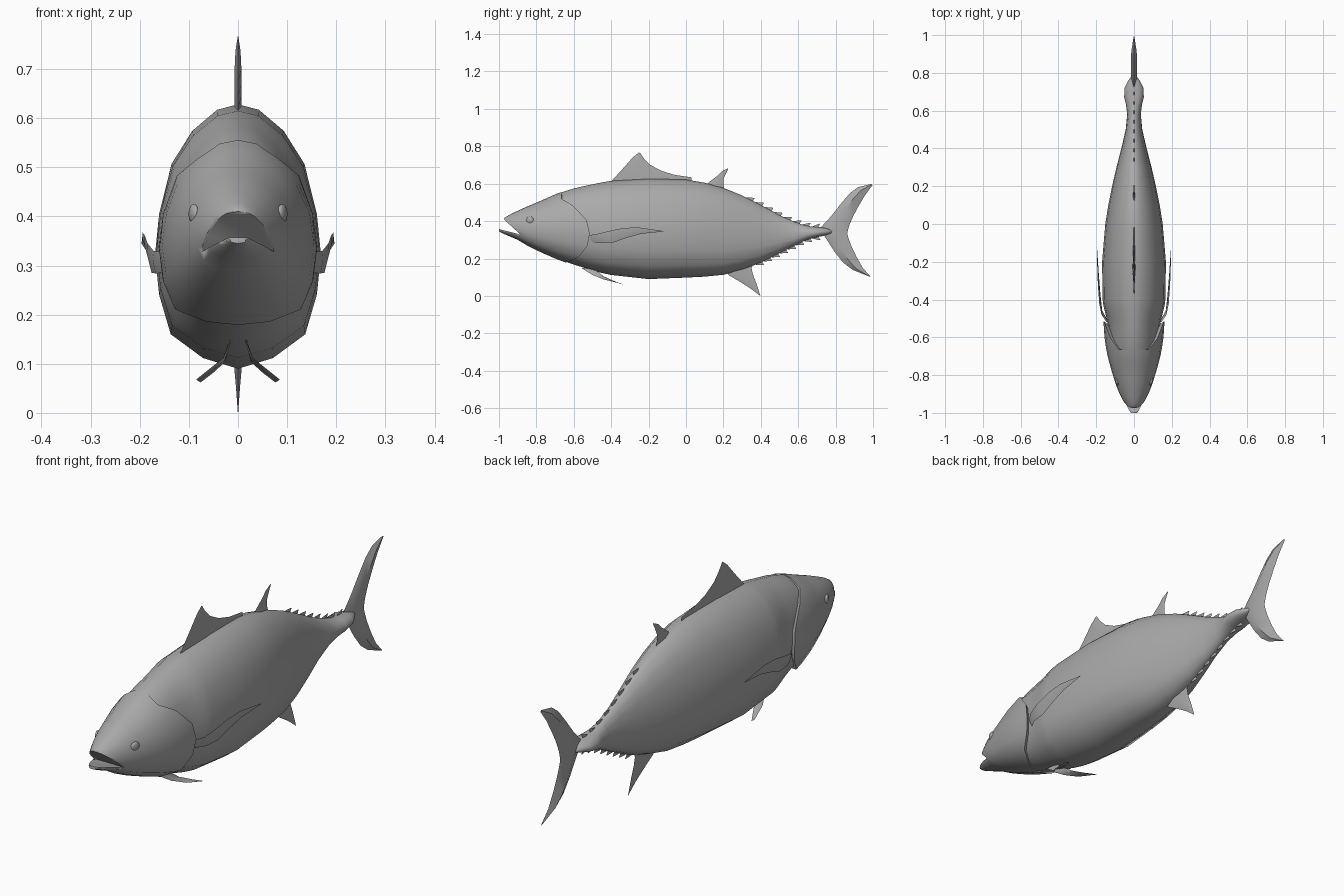
import bpy, bmesh, math
from mathutils import Vector

if "Cube" in bpy.data.objects:
    bpy.data.objects.remove(bpy.data.objects["Cube"])

grey = bpy.data.materials.new("fish grey")
grey.diffuse_color = (0.4, 0.4, 0.4, 1)
grey.use_nodes = True
grey.node_tree.nodes["Principled BSDF"].inputs["Base Color"].default_value = grey.diffuse_color

# Stations along the fish: y, underside z, back z, half width
STATIONS = [
    (-1.0, .345, .362, .016), (-.97, .33, .418, .038), (-.94, .317, .436, .056),
    (-.9, .30, .455, .076), (-.85, .27, .478, .096), (-.78, .235, .507, .118),
    (-.7, .2, .543, .14), (-.62, .17, .572, .154), (-.55, .148, .588, .160),
    (-.48, .128, .602, .162), (-.4, .112, .615, .166), (-.2, .09, .628, .169),
    (0, .098, .622, .152), (.1, .103, .605, .136), (.2, .113, .578, .116),
    (.3, .14, .537, .093), (.4, .178, .486, .067), (.5, .228, .432, .044),
    (.58, .268, .396, .036), (.63, .293, .379, .042), (.67, .307, .371, .052),
    (.72, .318, .368, .05), (.76, .328, .36, .03), (.79, .338, .35, .008)]
# Half cross-section: share of half width, share of height
HALF = [(0, 1), (.25, .98), (.55, .9), (.8, .775), (.95, .585), (1, .43),
        (.95, .28), (.81, .13), (.42, .04), (0, 0)]
RING = HALF + [(-u, v) for u, v in HALF[-2:0:-1]]


def profile(y):
    for a, b in zip(STATIONS, STATIONS[1:]):
        if y <= b[0]:
            t = max(0, (y - a[0]) / (b[0] - a[0]))
            return [p + (q - p) * t for p, q in zip(a[1:], b[1:])]
    return STATIONS[-1][1:]


def finish(name, bm, angle=60):
    bmesh.ops.recalc_face_normals(bm, faces=bm.faces)
    me = bpy.data.meshes.new(name)
    bm.to_mesh(me)
    bm.free()
    ob = bpy.data.objects.new(name, me)
    bpy.context.collection.objects.link(ob)
    me.materials.append(grey)
    bpy.ops.object.select_all(action='DESELECT')
    ob.select_set(True)
    bpy.context.view_layer.objects.active = ob
    bpy.ops.object.shade_smooth_by_angle(angle=math.radians(angle))
    return ob


def loft(name, rings, angle=60, back=None):
    bm = bmesh.new()
    rows = [[bm.verts.new(p) for p in r] for r in rings]
    n = len(rows[0])
    for a, b in zip(rows, rows[1:]):
        for i in range(n):
            j = (i + 1) % n
            bm.faces.new((a[i], a[j], b[j], b[i]))
    bm.faces.new(rows[0])
    if back:
        c = bm.verts.new(back)
        for i in range(n):
            bm.faces.new((rows[-1][i], rows[-1][(i + 1) % n], c))
    else:
        bm.faces.new(rows[-1])
    return finish(name, bm, angle)


# Body, pinched in at the front so the gill covers stand proud
def body_ring(y):
    zb, zt, w = profile(y)
    pinch = min(1, max(0, (-.42 - y) / .12))
    w *= 1 - .15 * pinch
    zb, zt = zb + .004 * pinch, zt - .002 * pinch
    return [(u * w, y, zb + v * (zt - zb)) for u, v in RING]


ys = [-.72, -.66, -.6, -.55, -.51, -.47, -.43] + [s[0] for s in STATIONS if s[0] > -.41]
loft("body", [body_ring(y) for y in ys])


# Head with the gill edge curving forward at top and bottom
def head_ring(y):
    pts = []
    t = max(0, (y + .85) / .335)
    for u, v in RING:
        yy = y - .15 * t * min(1, (abs(v - .42) / .45) ** 2.2)
        zb, zt, w = profile(yy)
        pts.append((u * w, yy, zb + v * (zt - zb)))
    return pts


head_ys = [-1, -.985, -.97, -.955, -.94, -.92, -.9, -.875, -.85, -.81, -.77, -.73,
           -.69, -.65, -.61, -.57, -.535, -.515]
head = loft("head", [head_ring(y) for y in head_ys], 50, back=(0, -.62, .33))

# Open mouth: wedge cut out of the head
side = [(-.885, .328), (-.968, .404), (-1.1, .52), (-1.1, .38), (-.998, .357)]
cutter = loft("mouth_cutter", [[(x, y, z) for y, z in side] for x in (-.2, .2)])
mod = head.modifiers.new("mouth", 'BOOLEAN')
mod.operation, mod.object, mod.solver = 'DIFFERENCE', cutter, 'EXACT'
bpy.context.view_layer.objects.active = head
bpy.ops.object.modifier_apply(modifier="mouth")
bpy.data.objects.remove(cutter)

# Eyes
for s, label in ((1, "left"), (-1, "right")):
    bm = bmesh.new()
    bmesh.ops.create_uvsphere(bm, u_segments=12, v_segments=8, radius=.02)
    for v in bm.verts:
        v.co = Vector((s * (.09 + v.co.x * .45 + v.co.y * .3), -.835 + v.co.y, .405 + v.co.z))
    finish("eye_" + label, bm)


# Fins: diamond sections between a leading and a trailing point
def fin(name, sections, thick, normal=(1, 0, 0)):
    n = Vector(normal).normalized()
    rings = []
    for i, (a, b) in enumerate(sections):
        a, b = Vector(a), Vector(b)
        t = n * thick * min(1, (b - a).length * 12)
        m = a.lerp(b, .4)
        rings.append([a, m + t, b, m - t])
    return loft(name, rings, 40)


def flat(rows):
    return [((0, a, b), (0, c, d)) for a, b, c, d in rows]


fin("first_dorsal_fin", flat([
    (-.41, .59, .03, .60), (-.395, .618, .03, .634), (-.37, .645, -.06, .647),
    (-.345, .672, -.13, .668), (-.32, .7, -.19, .7), (-.285, .74, -.225, .735),
    (-.252, .767, -.245, .764)]), .007)
fin("second_dorsal_fin", flat([
    (.1, .58, .21, .56), (.125, .61, .2, .592), (.165, .64, .2, .625),
    (.19, .665, .212, .652), (.222, .681, .226, .679)]), .006)
fin("anal_fin", flat([
    (.2, .14, .36, .17), (.23, .11, .35, .15), (.29, .075, .358, .115),
    (.345, .04, .375, .07), (.394, .002, .398, 0)]), .008)
fin("tail_fin", flat([
    (.99, .598, .997, .592), (.92, .582, .955, .535), (.875, .548, .92, .475),
    (.83, .495, .893, .425), (.775, .425, .872, .375), (.715, .36, .862, .335),
    (.75, .305, .868, .31), (.795, .235, .885, .265), (.84, .178, .91, .212),
    (.89, .14, .945, .15), (.985, .103, .993, .096)]), .016)

# Finlets along the back and belly of the tail stalk
for k in range(8):
    for up, label, y in ((1, "upper", .32 + k * .05), (-1, "lower", .37 + k * .043)):
        def edge(q):
            zb, zt, _ = profile(q)
            return zt if up > 0 else zb
        z0, z1 = edge(y), edge(y + .04)
        fin(f"{label}_finlet_{k + 1}", flat([
            (y - .005, z0 - up * .012, y + .04, z1 - up * .012),
            (y + .005, z0, y + .038, z1 + up * .002),
            (y + .042, z1 + up * .018, y + .047, z1 + up * .016)]), .005)

# Paired side and belly fins
for s, label in ((1, "left"), (-1, "right")):
    rows = [(.145, -.52, .325, .145, -.5, .285), (.172, -.48, .33, .168, -.46, .284),
            (.184, -.42, .345, .176, -.39, .285), (.19, -.34, .362, .182, -.32, .31),
            (.194, -.26, .367, .188, -.24, .332), (.196, -.12, .347, .196, -.122, .344)]
    fin("pectoral_fin_" + label, [((s * a, b, c), (s * d, e, f)) for a, b, c, d, e, f in rows],
        .005, (s, -.1, -.2))
    rows = [(.015, -.56, .15, .02, -.48, .135), (.03, -.5, .112, .025, -.44, .105),
            (.06, -.44, .088, .05, -.39, .082), (.085, -.35, .068, .076, -.34, .062)]
    fin("pelvic_fin_" + label, [((s * a, b, c), (s * d, e, f)) for a, b, c, d, e, f in rows],
        .004, (s * .4, .2, 1))
